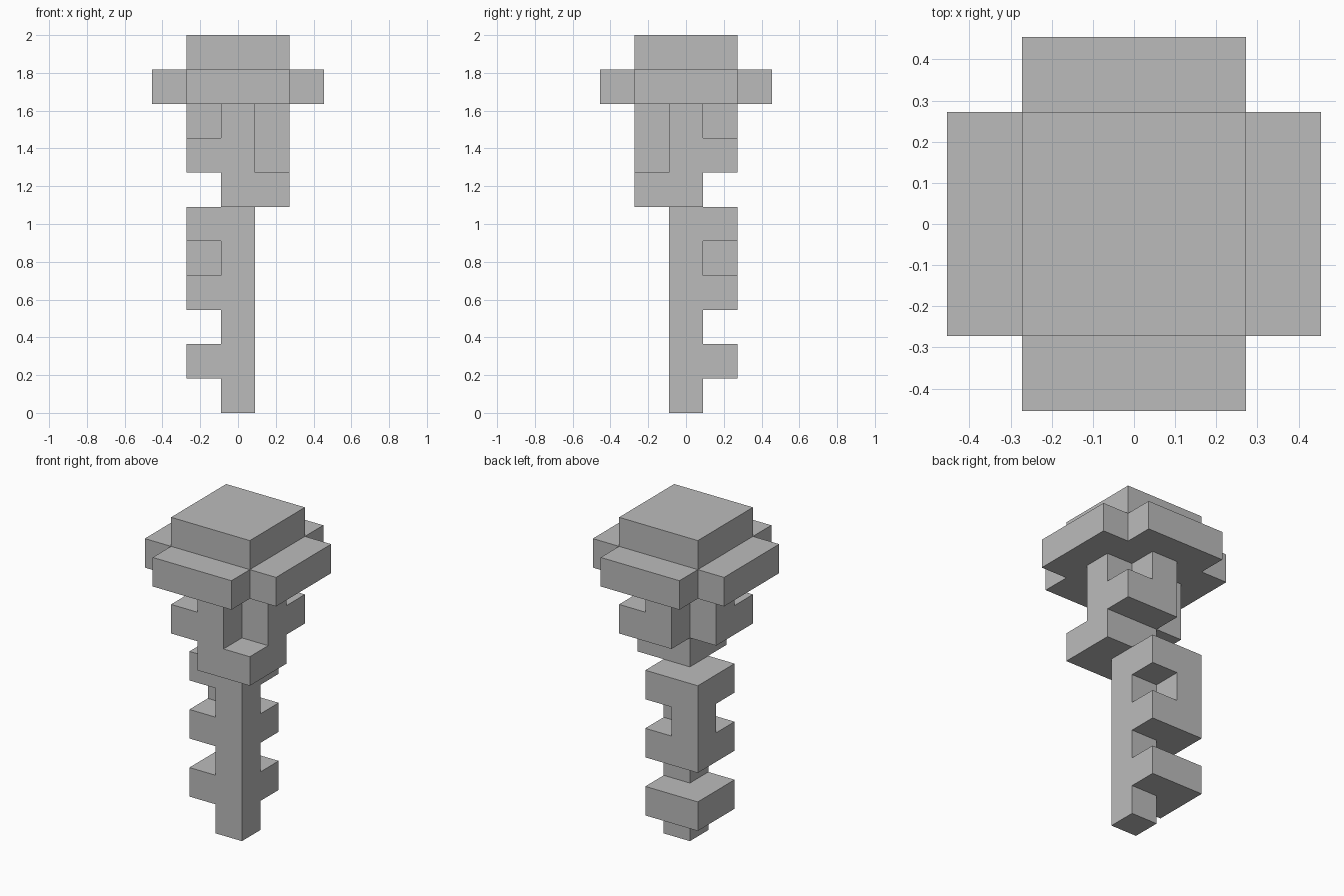
import bpy
import bmesh
from mathutils import Vector

cube = bpy.data.objects.get("Cube")
if cube:
    bpy.data.objects.remove(cube, do_unlink=True)

U = 2 / 11  # edge of one block

grey = bpy.data.materials.new("grey")
grey.use_nodes = True
color = (0.5, 0.5, 0.5, 1)
grey.diffuse_color = color
grey.node_tree.nodes["Principled BSDF"].inputs["Base Color"].default_value = color


def layer(z, *rows):
    """Block cells of one layer, rows listed from back to front."""
    half = len(rows) // 2
    return {(c - half, half - r, z)
            for r, row in enumerate(rows)
            for c, mark in enumerate(row) if mark == "#"}


def build(name, cells):
    """Closed blocky solid: outer faces only, coplanar faces merged."""
    bm = bmesh.new()
    for cell in cells:
        center = Vector(cell) * U + Vector((0, 0, U / 2))
        for axis in range(3):
            for sign in (-1, 1):
                n = Vector((0, 0, 0))
                n[axis] = sign
                if tuple(int(a + b) for a, b in zip(cell, n)) in cells:
                    continue
                s = Vector((n.y, n.z, n.x))
                t = n.cross(s)
                bm.faces.new([bm.verts.new(center + (n + a * s + b * t) * U / 2)
                              for a, b in ((-1, -1), (1, -1), (1, 1), (-1, 1))])
    bmesh.ops.remove_doubles(bm, verts=bm.verts, dist=0.001)
    bmesh.ops.dissolve_limit(bm, angle_limit=0.01, verts=bm.verts, edges=bm.edges)
    mesh = bpy.data.meshes.new(name)
    bm.to_mesh(mesh)
    bm.free()
    mesh.materials.append(grey)
    obj = bpy.data.objects.new(name, mesh)
    bpy.context.collection.objects.link(obj)


# Notched lower shaft
post = ("...", ".#.", "...")
collar = ("##.", "##.", "...")
twist = ("#..", ".#.", "...")
shaft = set()
for z, rows in enumerate((post, collar, post, collar, twist, collar)):
    shaft |= layer(z, *rows)
build("shaft", shaft)

# Neck with staggered arms under the cap
neck = (layer(6, "...", ".##", ".##")
        | layer(7, ".##", "###", "##.")
        | layer(8, ".#.", "###", ".#."))
build("neck", neck)

# Cross-shaped brim and square cap
build("cap_brim", layer(9, ".###.", "#####", "#####", "#####", ".###."))
build("cap_top", layer(10, "###", "###", "###"))
